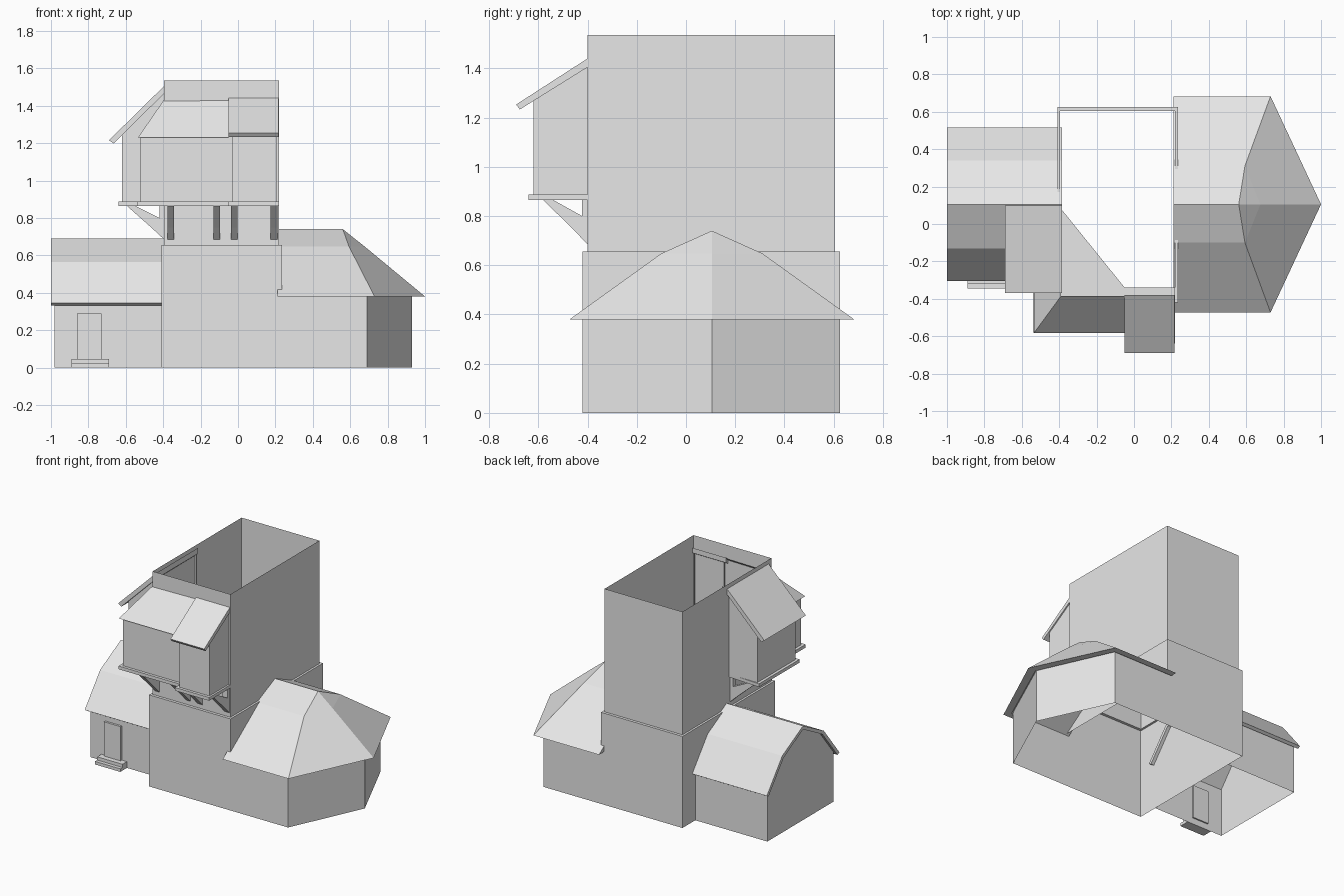
import bpy, bmesh
from mathutils import Vector

if "Cube" in bpy.data.objects:
    bpy.data.objects.remove(bpy.data.objects["Cube"])

grey = bpy.data.materials.new("plain grey")
grey.diffuse_color = (0.8, 0.8, 0.8, 1)
grey.use_nodes = True
grey.node_tree.nodes["Principled BSDF"].inputs["Base Color"].default_value = grey.diffuse_color


def mesh(name, verts, faces, closed=True):
    bm = bmesh.new()
    vs = [bm.verts.new(v) for v in verts]
    for f in faces:
        bm.faces.new([vs[i] for i in f])
    bmesh.ops.remove_doubles(bm, verts=bm.verts, dist=1e-5)
    bmesh.ops.dissolve_degenerate(bm, edges=bm.edges, dist=1e-5)
    bmesh.ops.recalc_face_normals(bm, faces=bm.faces)
    me = bpy.data.meshes.new(name)
    bm.to_mesh(me)
    bm.free()
    me.materials.append(grey)
    ob = bpy.data.objects.new(name, me)
    bpy.context.collection.objects.link(ob)
    return ob


def extrude(name, profile, axis, a, b, caps=(True, True), skip=()):
    """Extrude a 2D profile along an axis; skip leaves out chosen side faces."""
    put = {"x": lambda p, t: (t, p[0], p[1]),
           "y": lambda p, t: (p[0], t, p[1]),
           "z": lambda p, t: (p[0], p[1], t)}[axis]
    n = len(profile)
    verts = [put(p, a) for p in profile] + [put(p, b) for p in profile]
    faces = [(i, (i + 1) % n, (i + 1) % n + n, i + n) for i in range(n) if i not in skip]
    if caps[0]:
        faces.append(tuple(range(n)))
    if caps[1]:
        faces.append(tuple(range(n, 2 * n)))
    return mesh(name, verts, faces)


def rect(x0, x1, y0, y1):
    return [(x0, y0), (x1, y0), (x1, y1), (x0, y1)]


def box(name, x0, x1, y0, y1, z0, z1):
    return extrude(name, rect(x0, x1, y0, y1), "z", z0, z1)


OPEN = (False, False)
RIDGE = 0.105

# Ground floor: open shell with a pointed right end
extrude("ground_floor_walls",
        [(-0.41, -0.42), (0.69, -0.42), (0.93, RIDGE), (0.69, 0.625), (-0.41, 0.625)],
        "z", 0, 0.39, OPEN)
extrude("base_upper_walls", rect(-0.41, 0.235, -0.42, 0.625), "z", 0.39, 0.655, OPEN)

# Ledge ring and open tower shaft
outer, inner = rect(-0.41, 0.235, -0.42, 0.625), rect(-0.395, 0.22, -0.40, 0.605)
mesh("ledge", [(x, y, 0.655) for x, y in outer + inner],
     [(i, (i + 1) % 4, (i + 1) % 4 + 4, i + 4) for i in range(4)])
extrude("tower_walls", inner, "z", 0.655, 1.535, OPEN)

# Right wing roof: rows from ridge to eave, then back under the soffit
def row(x_left, x_corner, x_tip, half, z):
    return [(x_left, RIDGE - half, z), (x_corner, RIDGE - half, z), (x_tip, RIDGE, z),
            (x_corner, RIDGE + half, z), (x_left, RIDGE + half, z)]


rows = [row(0.21, 0.56, 0.56, 0, 0.74), row(0.21, 0.593, 0.676, 0.205, 0.648),
        row(0.21, 0.73, 1.0, 0.578, 0.38), row(0.21, 0.70, 0.94, 0.53, 0.38),
        row(0.21, 0.575, 0.65, 0.19, 0.618), row(0.21, 0.54, 0.54, 0, 0.71)]
faces = [(r * 5 + c, r * 5 + c + 1, r * 5 + c + 6, r * 5 + c + 5)
         for r in range(5) for c in range(4)]
for c in (0, 4):   # left end caps
    faces += [(c, 5 + c, 20 + c, 25 + c), (5 + c, 10 + c, 15 + c, 20 + c)]
mesh("right_wing_roof", [v for r in rows for v in r], faces)

# Left wing: walls and two-slope roof
half_wall = [(0.375, 0), (0.375, 0.36), (0.23, 0.55)]
wall = [(RIDGE - d, z) for d, z in half_wall] + [(RIDGE, 0.665)] + \
       [(RIDGE + d, z) for d, z in reversed(half_wall)]
extrude("left_wing_walls", wall, "x", -0.98, -0.41, (True, False), skip=(6,))


def gambrel(d_eave, d_break, z_eave, z_break, z_ridge):
    return [(RIDGE - d_eave, z_eave), (RIDGE - d_break, z_break), (RIDGE, z_ridge),
            (RIDGE + d_break, z_break), (RIDGE + d_eave, z_eave)]


extrude("left_wing_roof",
        gambrel(0.41, 0.235, 0.345, 0.565, 0.69) + gambrel(0.39, 0.22, 0.333, 0.545, 0.665)[::-1],
        "x", -1.0, -0.385)

# Door and steps
box("door", -0.86, -0.73, -0.285, -0.26, 0.045, 0.29)
box("lower_step", -0.89, -0.69, -0.345, -0.27, 0, 0.022)
box("upper_step", -0.89, -0.69, -0.32, -0.27, 0.022, 0.045)

# Floor slab carrying the bays, cutting the corner inside the tower
extrude("bay_floor",
        [(0.22, -0.64), (-0.05, -0.64), (-0.05, -0.58), (-0.54, -0.58), (-0.54, -0.37),
         (-0.64, -0.37), (-0.64, 0.09), (-0.385, 0.075), (-0.05, -0.34), (0.22, -0.34)],
        "z", 0.865, 0.888)

# Left bay
extrude("left_bay_walls", [(-0.62, 0.885), (-0.62, 1.25), (-0.385, 1.485), (-0.385, 0.885)],
        "y", -0.35, 0.08, skip=(2,))
extrude("left_bay_roof", [(-0.69, 1.215), (-0.665, 1.198), (-0.385, 1.475), (-0.385, 1.515)],
        "y", -0.37, 0.10)

# Front bay with hipped corner roof
box("front_bay_walls", -0.52, -0.02, -0.56, -0.385, 0.885, 1.235)
mesh("front_bay_roof",
     [(-0.39, -0.385, 1.44), (-0.05, -0.385, 1.445), (-0.05, -0.583, 1.23), (-0.535, -0.583, 1.23),
      (-0.535, -0.36, 1.23), (-0.39, -0.36, 1.44)],
     [(0, 1, 2, 3), (0, 3, 4, 5), (2, 3, 4)])

# Projecting bay on the front right
extrude("projecting_bay_walls",
        [(-0.62, 0.885), (-0.62, 1.27), (-0.385, 1.42), (-0.385, 0.885)], "x", -0.03, 0.207, skip=(2,))
extrude("projecting_bay_roof",
        [(-0.69, 1.253), (-0.675, 1.233), (-0.38, 1.417), (-0.38, 1.453)], "x", -0.052, 0.216)

# Braces under the bays: d is the distance out from the tower wall
brace = [(0, 0.685), (0.07, 0.75), (0.20, 0.865), (0.155, 0.865), (0.025, 0.80),
         (0.025, 0.865), (0, 0.865)]
for i, x in enumerate((-0.36, -0.113, -0.02, 0.193)):
    extrude(f"front_brace_{i + 1}", [(-0.40 - 0.9 * d, z) for d, z in brace],
            "x", x - 0.018, x + 0.018)
for i, y in enumerate((-0.32, 0.05)):
    extrude(f"left_brace_{i + 1}", [(-0.395 - d, z) for d, z in brace],
            "y", y - 0.018, y + 0.018)
